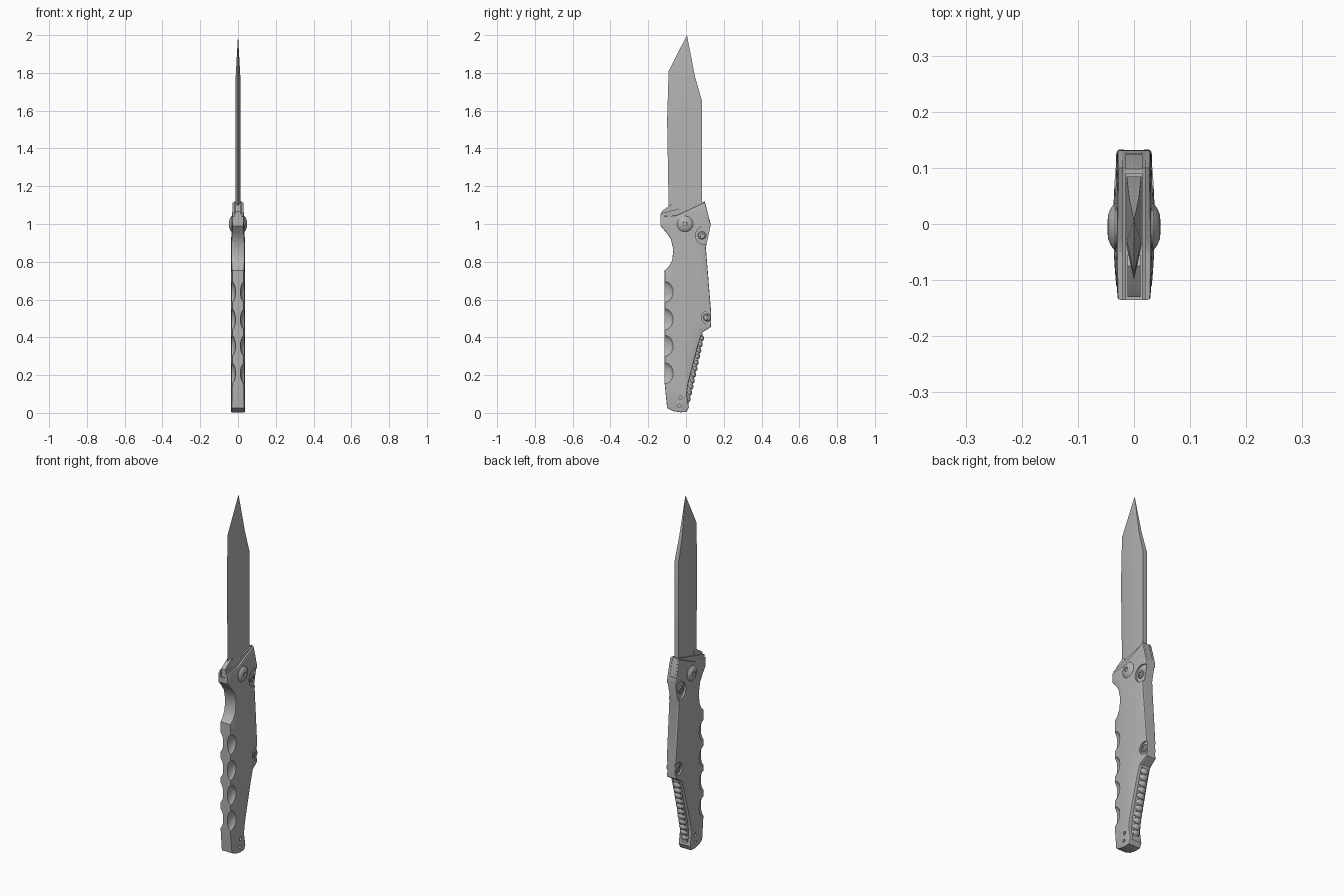
import bpy, bmesh, math
from mathutils import Matrix, Vector

if "Cube" in bpy.data.objects:
    bpy.data.objects.remove(bpy.data.objects["Cube"])

metal = bpy.data.materials.new("plain grey")
metal.use_nodes = True
GREY = (0.45, 0.45, 0.45, 1)
metal.diffuse_color = GREY
metal.node_tree.nodes["Principled BSDF"].inputs["Base Color"].default_value = GREY


def finish(name, bm, cutter=None, mirror=False, angle=30):
    bmesh.ops.recalc_face_normals(bm, faces=bm.faces)
    mesh = bpy.data.meshes.new(name)
    bm.to_mesh(mesh)
    bm.free()
    ob = bpy.data.objects.new(name, mesh)
    bpy.context.collection.objects.link(ob)
    mesh.materials.append(metal)
    bpy.ops.object.select_all(action='DESELECT')
    ob.select_set(True)
    bpy.context.view_layer.objects.active = ob
    if cutter:
        mod = ob.modifiers.new("cut", 'BOOLEAN')
        mod.operation = 'DIFFERENCE'
        mod.solver = 'EXACT'
        mod.object = cutter
        bpy.ops.object.modifier_apply(modifier=mod.name)
    if mirror:
        mod = ob.modifiers.new("mirror", 'MIRROR')
        mod.use_mirror_merge = False
        bpy.ops.object.modifier_apply(modifier=mod.name)
    bpy.ops.object.shade_smooth_by_angle(angle=math.radians(angle))
    return ob


def prism(points, x0, x1, rim=0.0):
    """Extrude a (y, z) outline along x, with an optional chamfer at x1."""
    bm = bmesh.new()
    base = bm.faces.new([bm.verts.new((x0, y, z)) for y, z in points])
    ext = bmesh.ops.extrude_face_region(bm, geom=[base], use_keep_orig=True)
    top = [g for g in ext["geom"] if isinstance(g, bmesh.types.BMVert)]
    bmesh.ops.translate(bm, verts=top, vec=(x1 - x0, 0, 0))
    bmesh.ops.recalc_face_normals(bm, faces=bm.faces)
    if rim:
        edges = [e for e in bm.edges if all(v in top for v in e.verts)]
        bmesh.ops.bevel(bm, geom=edges, offset=rim, segments=2, profile=0.5,
                        affect='EDGES', clamp_overlap=True)
    return bm


def lathe(name, profile, y, z):
    """Turn a (radius, x) profile around an x-parallel axis, on both sides."""
    bm = bmesh.new()
    verts = [bm.verts.new((x, y + r, z)) for r, x in profile]
    edges = [bm.edges.new(pair) for pair in zip(verts, verts[1:])]
    bmesh.ops.spin(bm, geom=verts + edges, cent=(0, y, z), axis=(1, 0, 0),
                   angle=math.tau, steps=28)
    bmesh.ops.remove_doubles(bm, verts=bm.verts, dist=0.0002)
    return finish(name, bm, mirror=True)


def add_cylinder(bm, x0, x1, y, z, r, segments=24):
    turn = Matrix.Translation(((x0 + x1) / 2, y, z)) @ Matrix.Rotation(math.pi / 2, 4, 'Y')
    bmesh.ops.create_cone(bm, cap_ends=True, segments=segments, radius1=r,
                          radius2=r, depth=x1 - x0, matrix=turn)


# Cutter: grip scoops, screw recesses and small holes
bm = bmesh.new()
for z in (0.64, 0.495, 0.355, 0.21):
    place = Matrix.Translation((0.045, -0.12, z)) @ Matrix.Diagonal((0.033, 0.055, 0.062, 1))
    bmesh.ops.create_uvsphere(bm, u_segments=32, v_segments=20, radius=1, matrix=place)
for y, z, r in ((0.098, 0.94, 0.048), (0.118, 0.505, 0.036),
                (-0.03, 0.08, 0.009), (-0.035, 0.037, 0.009)):
    add_cylinder(bm, 0.024, 0.08, y, z, r)
cutter = finish("cutter", bm)
cutter.hide_render = True

# Shared handle outline, from the finger groove down and up the back
body = [(-0.135, 0.99), (-0.105, 0.955), (-0.08, 0.92), (-0.067, 0.865),
        (-0.073, 0.81), (-0.09, 0.775), (-0.113, 0.755), (-0.113, 0.155),
        (-0.1, 0.025), (-0.07, 0.01), (-0.03, 0.003), (0.003, 0.005), (0.015, 0.03),
        (0.003, 0.1), (0.012, 0.16), (0.06, 0.345), (0.085, 0.425),
        (0.132, 0.455), (0.132, 0.545), (0.105, 0.875), (0.131, 0.995)]

# Handle scales, gently domed across their width
bm = prism(body + [(0.1, 1.115), (-0.05, 1.045), (-0.135, 1.04)], 0.02, 0.029, 0.004)
cuts = [((0, y, 0), (0, 1, 0)) for y in (-0.1, -0.08, -0.05, -0.025, 0, 0.03, 0.055, 0.08, 0.11)]
cuts += [((0, 0, z), (0, 0, 1)) for z in (0.15, 0.5, 0.7, 0.9, 1.0, 1.06)]
for co, no in cuts:
    bmesh.ops.bisect_plane(bm, geom=bm.verts[:] + bm.edges[:] + bm.faces[:],
                           plane_co=co, plane_no=no)
for v in bm.verts:
    if v.co.x > 0.022:
        fade = min(1, max(0, (1.1 - v.co.z) / 0.2))
        v.co.x += 0.008 * fade * max(0, 1 - (v.co.y / 0.135) ** 2)
finish("handle_scales", bm, cutter, mirror=True)

# Liners rise above the scales beside the blade slot
bm = prism(body + [(0.1, 1.12), (-0.06, 1.075), (-0.135, 1.055)], 0.014, 0.0205)
finish("liners", bm, cutter, mirror=True)

# Centre spacer, with a taller strip closing the back
bm = prism(body + [(0.126, 1.02), (-0.135, 1.02)], -0.0145, 0.0145)
finish("centre_spacer", bm)
bm = prism([(0.09, 0.98), (0.128, 0.98), (0.129, 1.0), (0.098, 1.117), (0.09, 1.117)],
           -0.0145, 0.0145)
finish("back_strip", bm)

# Flipper tab at the base of the blade
bm = prism([(-0.13, 1.0), (-0.13, 1.065), (-0.118, 1.076), (-0.075, 1.105),
            (-0.055, 1.095), (-0.055, 1.0)], -0.012, 0.012)
finish("flipper_tab", bm)

# Blade: flat body, ground edge and an angled point
spine = [(0.085, 0.98), (0.085, 1.65), (0.048, 1.78)]
edge = [(-0.09, 0.98), (-0.1, 1.55), (-0.092, 1.81)]
ridge = [(-0.035, 0.98), (-0.04, 1.55), (-0.03, 1.77)]
bm = bmesh.new()
tip = bm.verts.new((0, 0.005, 2.0))
edge_v = [bm.verts.new((0, y, z)) for y, z in edge]
spines = []
for side in (-1, 1):
    s = [bm.verts.new((side * t, y, z)) for (y, z), t in zip(spine, (0.013, 0.013, 0.009))]
    r = [bm.verts.new((side * 0.013, y, z)) for y, z in ridge]
    for i in range(2):
        bm.faces.new((s[i], s[i + 1], r[i + 1], r[i]))
        bm.faces.new((r[i], r[i + 1], edge_v[i + 1], edge_v[i]))
    bm.faces.new((s[2], tip, r[2]))
    bm.faces.new((r[2], tip, edge_v[2]))
    spines.append((s, r))
(s1, r1), (s2, r2) = spines
for i in range(2):
    bm.faces.new((s1[i], s1[i + 1], s2[i + 1], s2[i]))
bm.faces.new((s1[2], tip, s2[2]))
bm.faces.new((s1[0], s2[0], r2[0], edge_v[0], r1[0]))
finish("blade", bm, angle=20)

# Ribbed grip strip down the lower back
top, bottom = Vector((0.08, 0.395)), Vector((0.01, 0.075))
bm = bmesh.new()
count = 11
for i in range(count):
    y, z = top.lerp(bottom, i / (count - 1))
    place = Matrix.Translation((0, y, z)) @ Matrix.Diagonal((0.024, 0.015, 0.018, 1))
    bmesh.ops.create_uvsphere(bm, u_segments=20, v_segments=12, radius=1, matrix=place)
finish("grip_ribs", bm)
bm = prism([(0.09, 0.425), (0.074, 0.34), (0.02, 0.09), (0.012, 0.03),
            (-0.01, 0.03), (0, 0.15), (0.05, 0.35)], -0.019, 0.019)
finish("rib_backing", bm)

# Pivot and screws, each with a small socket
lathe("pivot", [(0, 0.041), (0.011, 0.041), (0.012, 0.047), (0.022, 0.046),
                (0.034, 0.041), (0.042, 0.034), (0.042, 0.02)], -0.005, 1.0)
for name, y, z in (("upper_screw", 0.084, 0.94), ("lower_screw", 0.112, 0.505)):
    lathe(name, [(0, 0.028), (0.009, 0.028), (0.01, 0.032), (0.017, 0.031),
                 (0.021, 0.027), (0.021, 0.018)], y, z)

bpy.data.objects.remove(cutter)
